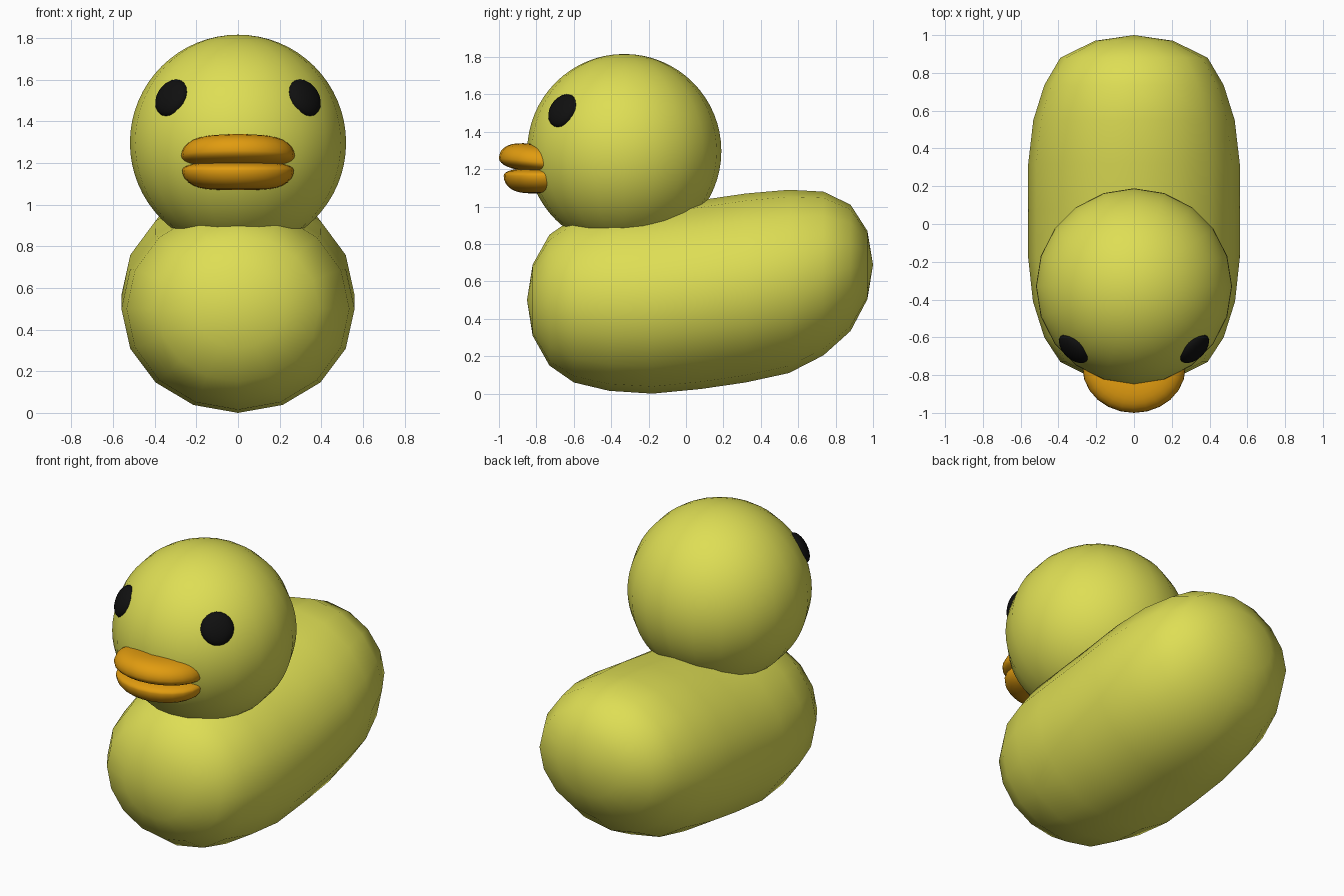
import bpy, bmesh, math
from mathutils import Vector, Matrix

if "Cube" in bpy.data.objects:
    bpy.data.objects.remove(bpy.data.objects["Cube"])


def material(name, color):
    m = bpy.data.materials.new(name)
    m.diffuse_color = (*color, 1)
    m.use_nodes = True
    m.node_tree.nodes["Principled BSDF"].inputs["Base Color"].default_value = m.diffuse_color
    return m


YELLOW = material("yellow", (0.73, 0.73, 0.09))
ORANGE = material("orange", (0.75, 0.33, 0.005))
BLACK = material("black", (0.005, 0.005, 0.005))


def add_object(name, bm, mat):
    bmesh.ops.recalc_face_normals(bm, faces=bm.faces)
    for f in bm.faces:
        f.smooth = True
    mesh = bpy.data.meshes.new(name)
    bm.to_mesh(mesh)
    bm.free()
    mesh.materials.append(mat)
    obj = bpy.data.objects.new(name, mesh)
    bpy.context.collection.objects.link(obj)
    return obj


def sphere(segments, rings):
    bm = bmesh.new()
    bmesh.ops.create_uvsphere(bm, u_segments=segments, v_segments=rings, radius=1)
    return bm


# Body: 16-sided rings lofted front to back (y, bottom z, top z, half width)
RINGS = [
    (-0.82, 0.31, 0.69, 0.21), (-0.73, 0.15, 0.85, 0.39),
    (-0.60, 0.06, 0.94, 0.475), (-0.41, 0.015, 0.985, 0.535),
    (-0.18, 0.0, 1.0, 0.56), (0.08, 0.025, 1.035, 0.56),
    (0.32, 0.06, 1.07, 0.56), (0.55, 0.11, 1.09, 0.533),
    (0.735, 0.205, 1.08, 0.475), (0.88, 0.335, 1.01, 0.39),
    (0.97, 0.505, 0.87, 0.207)]
bm = bmesh.new()
N = 16
loops = []
for y, lo, hi, w in RINGS:
    loops.append([bm.verts.new((w * math.sin(a), y, (lo + hi) / 2 - (hi - lo) / 2 * math.cos(a)))
                  for a in (math.tau * i / N for i in range(N))])
for a, b in zip(loops, loops[1:]):
    for i in range(N):
        bm.faces.new((a[i], a[(i + 1) % N], b[(i + 1) % N], b[i]))
for loop, tip in ((loops[0], (0, -0.85, 0.5)), (loops[-1], (0, 1.0, 0.69))):
    pole = bm.verts.new(tip)
    for i in range(N):
        bm.faces.new((loop[i], loop[(i + 1) % N], pole))
add_object("body", bm, YELLOW)

# Head
HEAD = Vector((0, -0.33, 1.297))
bm = sphere(20, 32)
bmesh.ops.rotate(bm, verts=bm.verts, matrix=Matrix.Rotation(math.pi / 2, 3, "Z"))
bmesh.ops.transform(bm, verts=bm.verts, matrix=Matrix.Translation(HEAD) @ Matrix.Scale(0.519, 4))
add_object("head", bm, YELLOW)

# Eyes: flattened spheres lying on the head surface
for side, name in ((-1, "left_eye"), (1, "right_eye")):
    n = Vector((side * 0.325, -0.335, 0.22)).normalized()
    rot = n.to_track_quat("Z", "Y").to_matrix().to_4x4()
    bm = sphere(20, 12)
    bmesh.ops.transform(bm, verts=bm.verts, matrix=Matrix.Translation(HEAD + n * 0.505)
                        @ rot @ Matrix.Diagonal((0.096, 0.096, 0.045, 1)))
    add_object(name, bm, BLACK)


# Beak: two plump lips, each with a different height above and below its rim
def lip(name, half_w, half_d, z0, up, down, slope):
    bm = sphere(24, 20)
    for v in bm.verts:
        x, y, z = v.co
        h = math.sqrt(max(0, 1 - (x * x + y * y) ** 2))
        v.co = (half_w * x, -0.76 + half_d * y,
                z0 - slope * half_d * y + (up * h if z > 0 else -down * h))
    add_object(name, bm, ORANGE)


lip("upper_beak", 0.273, 0.24, 1.235, 0.095, 0.055, 0.1)
lip("lower_beak", 0.268, 0.215, 1.165, 0.04, 0.095, 0.0)
